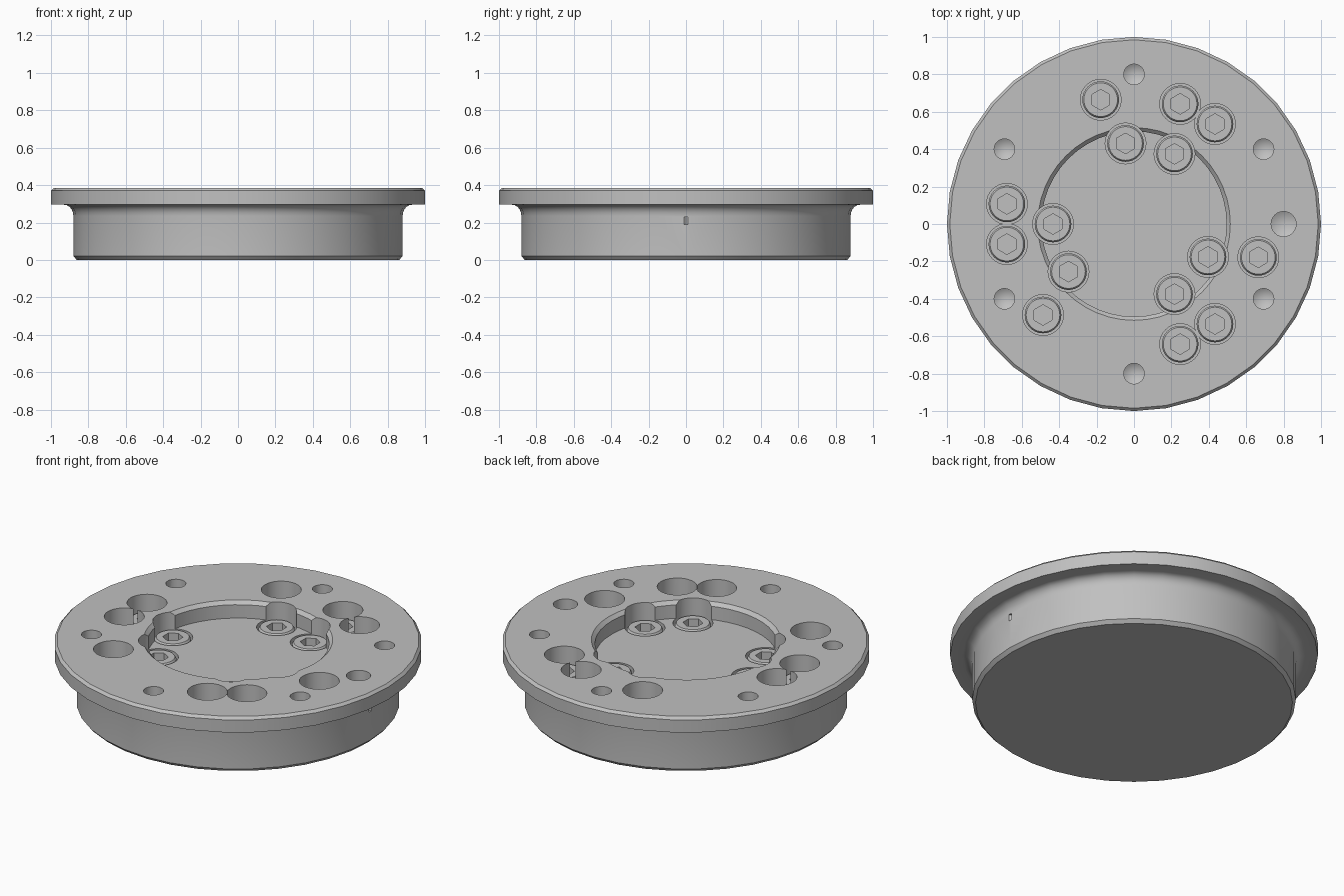
import bpy, bmesh
from math import radians, sin, cos, pi

cube = bpy.data.objects.get("Cube")
if cube:
    bpy.data.objects.remove(cube, do_unlink=True)

metal = bpy.data.materials.new("plain grey metal")
metal.use_nodes = True
GREY = (0.53, 0.53, 0.53, 1)
metal.diffuse_color = GREY
metal.node_tree.nodes["Principled BSDF"].inputs["Base Color"].default_value = GREY


def lathe(name, profile, sides, x=0, y=0, phase=0):
    """Closed solid from (radius, height) rings listed bottom to top; radius 0 is a tip."""
    bm = bmesh.new()
    rings = []
    for r, z in profile:
        count = sides if r else 1
        turns = [phase + 2 * pi * i / sides for i in range(count)]
        rings.append([bm.verts.new((x + r * cos(a), y + r * sin(a), z)) for a in turns])
    for low, high in zip(rings, rings[1:]):
        for i in range(sides):
            j = (i + 1) % sides
            if len(low) == 1:
                bm.faces.new((low[0], high[j], high[i]))
            else:
                bm.faces.new((low[i], low[j], high[j], high[i]))
    for end in (rings[0], rings[-1]):
        if len(end) > 1:
            bm.faces.new(end)
    bmesh.ops.recalc_face_normals(bm, faces=bm.faces)
    mesh = bpy.data.meshes.new(name)
    bm.to_mesh(mesh)
    bm.free()
    mesh.materials.append(metal)
    obj = bpy.data.objects.new(name, mesh)
    bpy.context.collection.objects.link(obj)
    return obj


def select(obj):
    bpy.ops.object.select_all(action="DESELECT")
    obj.select_set(True)
    bpy.context.view_layer.objects.active = obj


def cut(target, cutter):
    select(target)
    mod = target.modifiers.new("cut", "BOOLEAN")
    mod.operation = "DIFFERENCE"
    mod.solver = "EXACT"
    mod.object = cutter
    bpy.ops.object.modifier_apply(modifier=mod.name)
    bpy.data.objects.remove(cutter, do_unlink=True)


def polar(radius, degrees):
    return radius * cos(radians(degrees)), radius * sin(radians(degrees))


TOP, FLOOR, ABOVE = 0.385, 0.285, 0.5

# Flanged body with a fillet under the rim
fillet = [(0.93 - 0.05 * cos(a), 0.235 + 0.06 * sin(a))
          for a in (radians(d) for d in range(0, 91, 18))]
profile = [(0.862, 0), (0.88, 0.02)] + fillet
profile += [(1, 0.295), (1, TOP - 0.015), (0.985, TOP)]
body = lathe("flanged_body", profile, 36)

# Central recess with a chamfered mouth
cut(body, lathe("recess_cutter", [(0.495, FLOOR), (0.495, TOP - 0.02),
                                  (0.515, TOP), (0.515, ABOVE)], 48))

# Screw positions: three repeats around the axis
screws = []
for turn in (0, 120, 240):
    screws += [polar(0.688, turn + a) for a in (51, 69, 105)]
    screws += [polar(0.433, turn + a) for a in (60, 96)]

# Counterbores for the screws
for x, y in screws:
    cut(body, lathe("bore_cutter", [(0.109, 0.2), (0.109, ABOVE)], 32, x, y))

# Drilled holes with conical bottoms, one larger than the rest
for angle in (0, 30, 90, 150, 210, 270, 330):
    r = 0.055 if angle else 0.067
    x, y = polar(0.8, angle)
    cut(body, lathe("drill_cutter", [(0, 0.2), (r, 0.235), (r, ABOVE)], 24, x, y))

# Tiny slot in the side wall beside the larger hole
cut(body, lathe("slot_cutter", [(0.012, 0.19), (0.012, 0.23)], 12, 0.88, 0))

select(body)
bpy.ops.object.shade_smooth_by_angle(angle=radians(30))

# Socket head screws, all sharing one mesh
head = lathe("socket_screw", [(0.098, 0.19), (0.098, FLOOR - 0.01), (0.09, FLOOR + 0.002)], 32)
cut(head, lathe("hex_cutter", [(0.055, 0.235), (0.055, ABOVE)], 6, phase=pi / 6))
select(head)
bpy.ops.object.shade_smooth_by_angle(angle=radians(30))
for i, (x, y) in enumerate(screws):
    screw = head if i == 0 else head.copy()
    if i:
        bpy.context.collection.objects.link(screw)
    screw.location = (x, y, 0)
